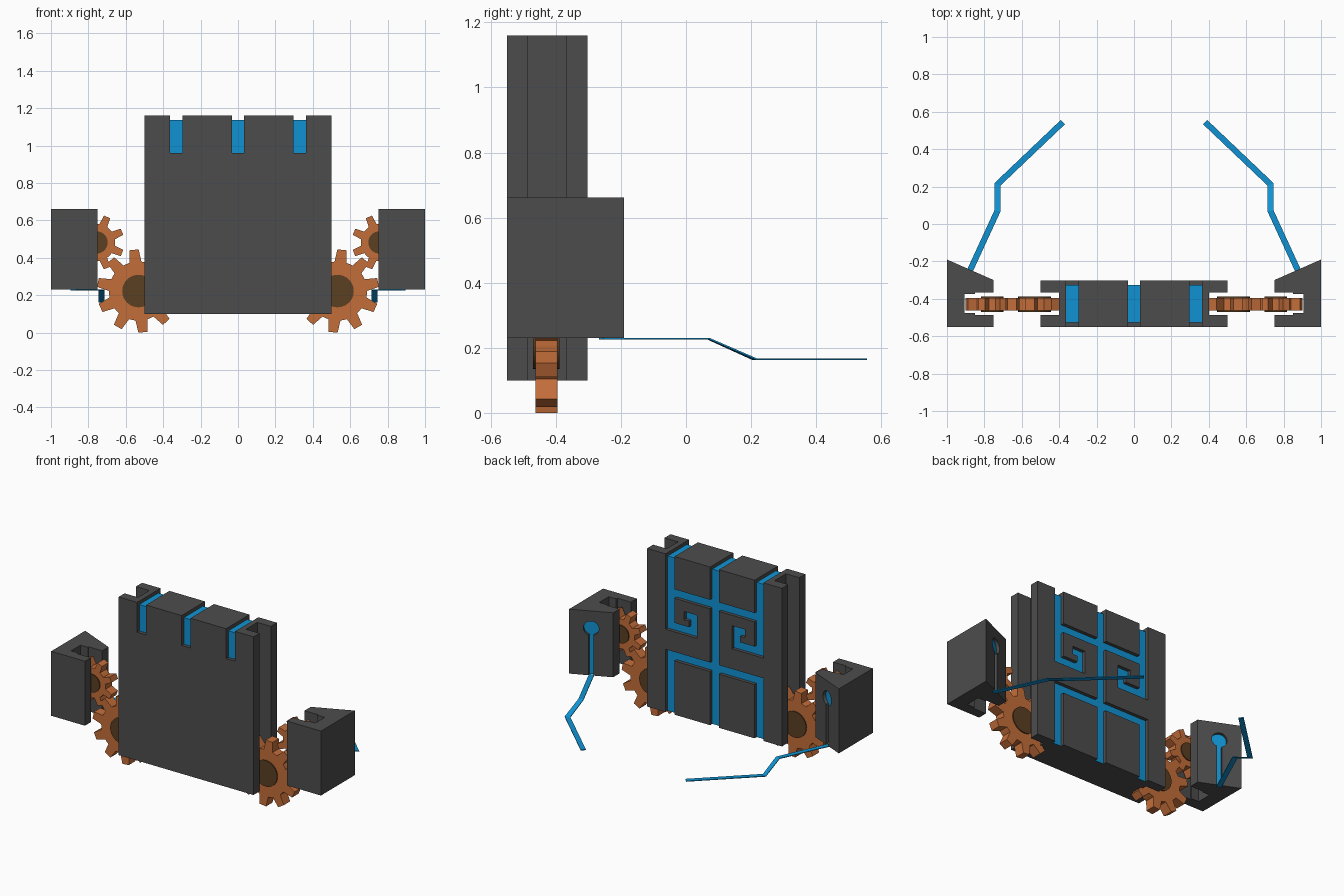
import bpy, bmesh, math
from mathutils import Matrix, Vector

if "Cube" in bpy.data.objects:
    bpy.data.objects.remove(bpy.data.objects["Cube"])


def material(name, rgb):
    m = bpy.data.materials.new(name)
    m.diffuse_color = (*rgb, 1)
    m.use_nodes = True
    m.node_tree.nodes["Principled BSDF"].inputs["Base Color"].default_value = m.diffuse_color
    return m


GREY = material("dark grey", (0.073, 0.073, 0.073))
BLUE = material("bright blue", (0.005, 0.29, 0.65))
COPPER = material("copper", (0.55, 0.155, 0.042))
BROWN = material("dark brown", (0.105, 0.05, 0.016))


def prism(name, profile, low, high, mats, axis="z"):
    """Extrude a closed 2D profile along z (x, y) or along y (x, z)."""
    bm = bmesh.new()

    def put(a, b, c):
        return bm.verts.new((a, b, c) if axis == "z" else (a, c, b))
    lo = [put(a, b, low) for a, b in profile]
    hi = [put(a, b, high) for a, b in profile]
    bm.faces.new(lo)
    bm.faces.new(hi)
    n = len(profile)
    for i in range(n):
        j = (i + 1) % n
        bm.faces.new((lo[i], lo[j], hi[j], hi[i]))
    return finish(name, bm, mats)


def finish(name, bm, mats):
    bmesh.ops.recalc_face_normals(bm, faces=bm.faces)
    me = bpy.data.meshes.new(name)
    bm.to_mesh(me)
    bm.free()
    for m in mats:
        me.materials.append(m)
    ob = bpy.data.objects.new(name, me)
    bpy.context.collection.objects.link(ob)
    return ob


def box(name, x0, x1, y0, y1, z0, z1):
    return prism(name, [(x0, y0), (x1, y0), (x1, y1), (x0, y1)], z0, z1, [GREY])


def cut(ob, cutter):
    """Subtract the cutter and remove it."""
    mod = ob.modifiers.new("cut", "BOOLEAN")
    mod.object, mod.operation, mod.solver = cutter, "DIFFERENCE", "EXACT"
    bpy.context.view_layer.objects.active = ob
    bpy.ops.object.modifier_apply(modifier=mod.name)
    bpy.data.objects.remove(cutter)


def mirrored(ob, name):
    me = ob.data.copy()
    me.transform(Matrix.Diagonal((-1, 1, 1, 1)))
    me.flip_normals()
    copy = bpy.data.objects.new(name, me)
    bpy.context.collection.objects.link(copy)


# Central slab with a slot down each side
F, B, LO, HI, D = -0.55, -0.302, 0.10, 1.16, 0.023
half = [(0.5, F), (0.5, -0.487), (0.40, -0.487), (0.40, -0.367), (0.5, -0.367), (0.5, B)]
slab = prism("slab", half + [(-x, y) for x, y in reversed(half)], LO, HI, [GREY, BLUE])

# Grooves over the top edge and down the front
W = 0.033
for x in (-0.33, 0, 0.33):
    cut(slab, box("cutter", x - W, x + W, F - 0.1, B + 0.1, HI - D, HI + 0.1))
    cut(slab, box("cutter", x - W, x + W, F - 0.1, F + D, 0.96, HI + 0.1))

# Maze of grooves on the back: (x0, x1, z0, z1)
grooves = [(-W, W, 0, 1.3), (-0.33, 0.33, 0.88, 0.94), (-0.33, 0.33, 0.46, 0.52)]
for s in (-1, 1):
    grooves += [(s * a, s * b, z0, z1) for a, b, z0, z1 in (
        (0.33 - W, 0.33 + W, 0.655, 1.3), (0.33 - W, 0.33 + W, 0, 0.52),
        (0.13, 0.33, 0.655, 0.715), (0.13, 0.19, 0.655, 0.81), (0.13, 0.225, 0.755, 0.81))]
for a, b, z0, z1 in grooves:
    cut(slab, box("cutter", min(a, b), max(a, b), B - D, B + 0.1, z0, z1))

# Groove floors are blue
for p in slab.data.polygons:
    c, n = p.center, p.normal
    if ((abs(c.y - B + D) < 0.002 and n.y > 0.9) or (abs(c.y - F - D) < 0.002 and n.y < -0.9)
            or (abs(c.z - HI + D) < 0.002 and n.z > 0.9)):
        p.material_index = 1

# Side block: slotted inside, slanted at the back
block = prism("right_block", [
    (0.75, F), (1.0, F), (1.0, -0.19), (0.75, -0.30), (0.75, -0.367), (0.85, -0.367), (0.85, -0.375),
    (0.905, -0.375), (0.905, -0.475), (0.85, -0.475), (0.85, -0.487), (0.75, -0.487)],
    0.23, 0.662, [GREY, BLUE])

# Keyhole recess in the slanted back
origin = Vector((0.875, -0.245, 0))
frame = Matrix.Translation(origin) @ Matrix.Rotation(math.atan2(0.11, 0.25), 4, "Z")
r, w, zc = 0.048, 0.015, 0.545
start = math.asin(w / r)
keyhole = [(w, 0.1), (-w, 0.1)]
for i in range(25):
    t = -math.pi / 2 - start - (2 * math.pi - 2 * start) * i / 24
    keyhole.append((r * math.cos(t), zc + r * math.sin(t)))
cutter = prism("cutter", keyhole, -0.02, 0.1, [GREY], "y")
cutter.data.transform(frame)
cut(block, cutter)
normal = frame.to_3x3() @ Vector((0, 1, 0))
for p in block.data.polygons:
    depth = (p.center - origin).dot(normal)
    if p.normal.dot(normal) > 0.95 and -0.025 < depth < -0.015:
        p.material_index = 1
mirrored(block, "left_block")


# Gears with a dark hub showing on both faces
def gear(kind, x, z, outer, body, hub, teeth, phase, base, tip):
    pts = []
    for k in range(teeth):
        a = math.radians(phase) + 2 * math.pi * k / teeth
        for rad, off in ((body, -base), (outer, -tip), (outer, tip), (body, base)):
            lon = math.sqrt(rad * rad - off * off)
            pts.append((x + lon * math.cos(a) - off * math.sin(a),
                        z + lon * math.sin(a) + off * math.cos(a)))
        m = a + math.pi / teeth
        pts.append((x + body * math.cos(m), z + body * math.sin(m)))
    mirrored(prism("right_" + kind, pts, -0.463, -0.395, [COPPER], "y"), "left_" + kind)
    ring = [(x + hub * math.cos(i * math.pi / 16), z + hub * math.sin(i * math.pi / 16))
            for i in range(32)]
    mirrored(prism("right_%s_hub" % kind, ring, -0.47, -0.388, [BROWN], "y"),
             "left_%s_hub" % kind)


gear("large_gear", 0.532, 0.222, 0.223, 0.158, 0.087, 10, 84, 0.032, 0.024)
gear("small_gear", 0.757, 0.482, 0.149, 0.100, 0.060, 8, 112.5, 0.022, 0.018)

# Flat cable trailing from each block
path = [Vector(p) for p in ((0.882, -0.26, 0.23), (0.73, 0.07, 0.23),
                            (0.73, 0.212, 0.167), (0.38, 0.545, 0.167))]
bm = bmesh.new()
rings = []
for i, p in enumerate(path):
    dirs = [(path[j + 1] - path[j]).xy.normalized() for j in (i - 1, i) if 0 <= j < len(path) - 1]
    d = sum(dirs, Vector((0, 0))).normalized()
    side = Vector((-d.y, d.x, 0)) * 0.016 / d.dot(dirs[0])
    drop = Vector((0, 0, -0.005))
    rings.append([bm.verts.new(v) for v in (p + side, p - side, p - side + drop, p + side + drop)])
for a, b in zip(rings, rings[1:]):
    for k in range(4):
        bm.faces.new((a[k], a[(k + 1) % 4], b[(k + 1) % 4], b[k]))
bm.faces.new(rings[0])
bm.faces.new(rings[-1])
mirrored(finish("right_cable", bm, [BLUE]), "left_cable")
